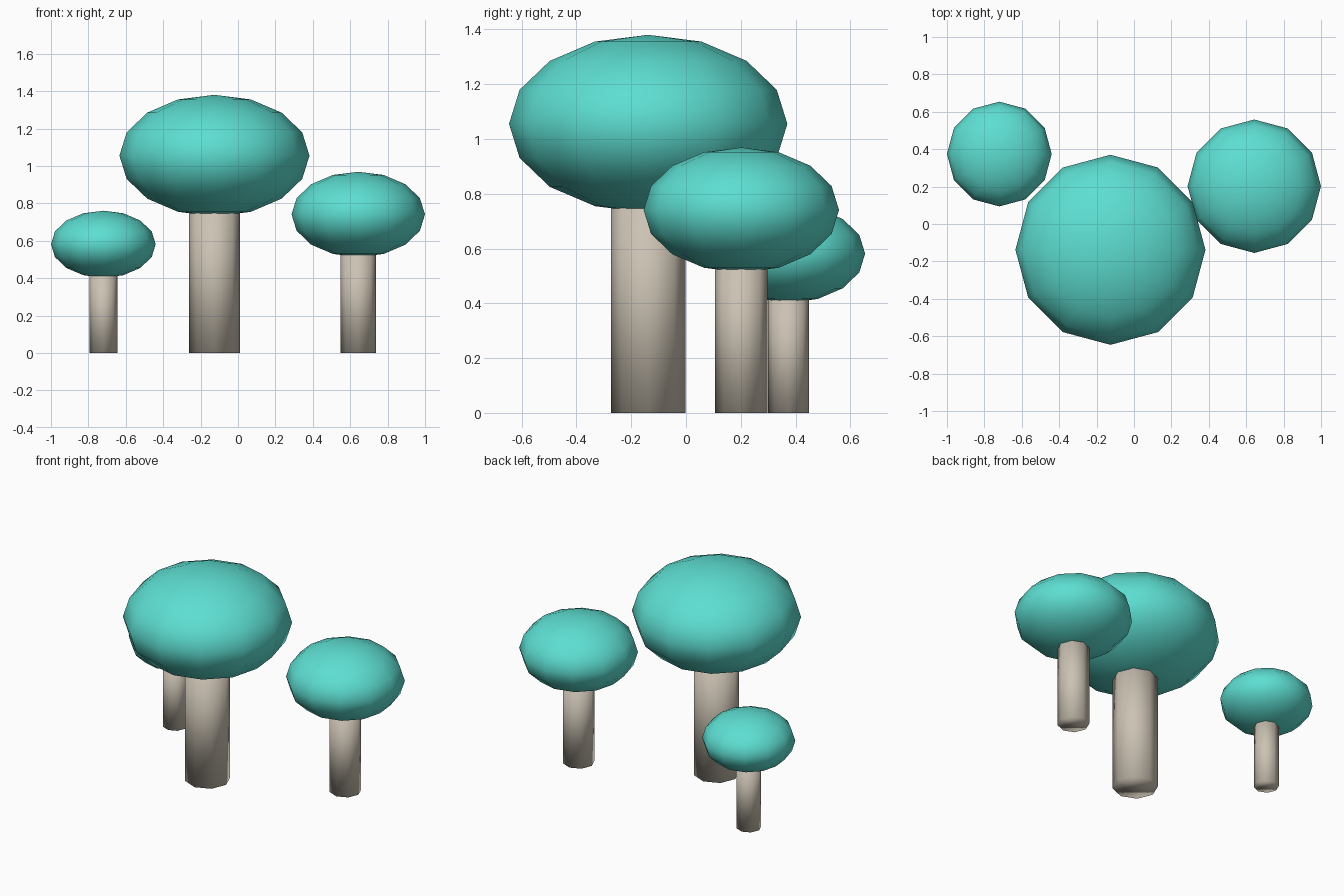
import bpy

if "Cube" in bpy.data.objects:
    bpy.data.objects.remove(bpy.data.objects["Cube"])

def material(name, color):
    m = bpy.data.materials.new(name)
    m.diffuse_color = color
    m.use_nodes = True
    m.node_tree.nodes["Principled BSDF"].inputs["Base Color"].default_value = m.diffuse_color
    return m

cap_mat = material("teal_cap", (0.11, 0.73, 0.64, 1))
stalk_mat = material("pale_stalk", (0.60, 0.54, 0.45, 1))

def finish(name, mat):
    ob = bpy.context.object
    ob.name = name
    ob.data.materials.append(mat)
    bpy.ops.object.shade_smooth()
    return ob

def mushroom(label, x, y, s):
    # eight-sided stalk, its top buried in the cap
    h = 0.82 * s
    bpy.ops.mesh.primitive_cylinder_add(vertices=8, radius=0.136 * s, depth=h,
                                        location=(x, y, h / 2))
    finish(label + "_stalk", stalk_mat)
    # flattened low-poly sphere cap
    bpy.ops.mesh.primitive_uv_sphere_add(segments=12, ring_count=8, radius=0.508 * s,
                                         location=(x, y, 1.055 * s))
    finish(label + "_cap", cap_mat).scale.z = 0.64

# one design at three sizes
mushroom("large", -0.126, -0.138, 1.0)
mushroom("medium", 0.643, 0.202, 0.702)
mushroom("small", -0.72, 0.374, 0.551)
